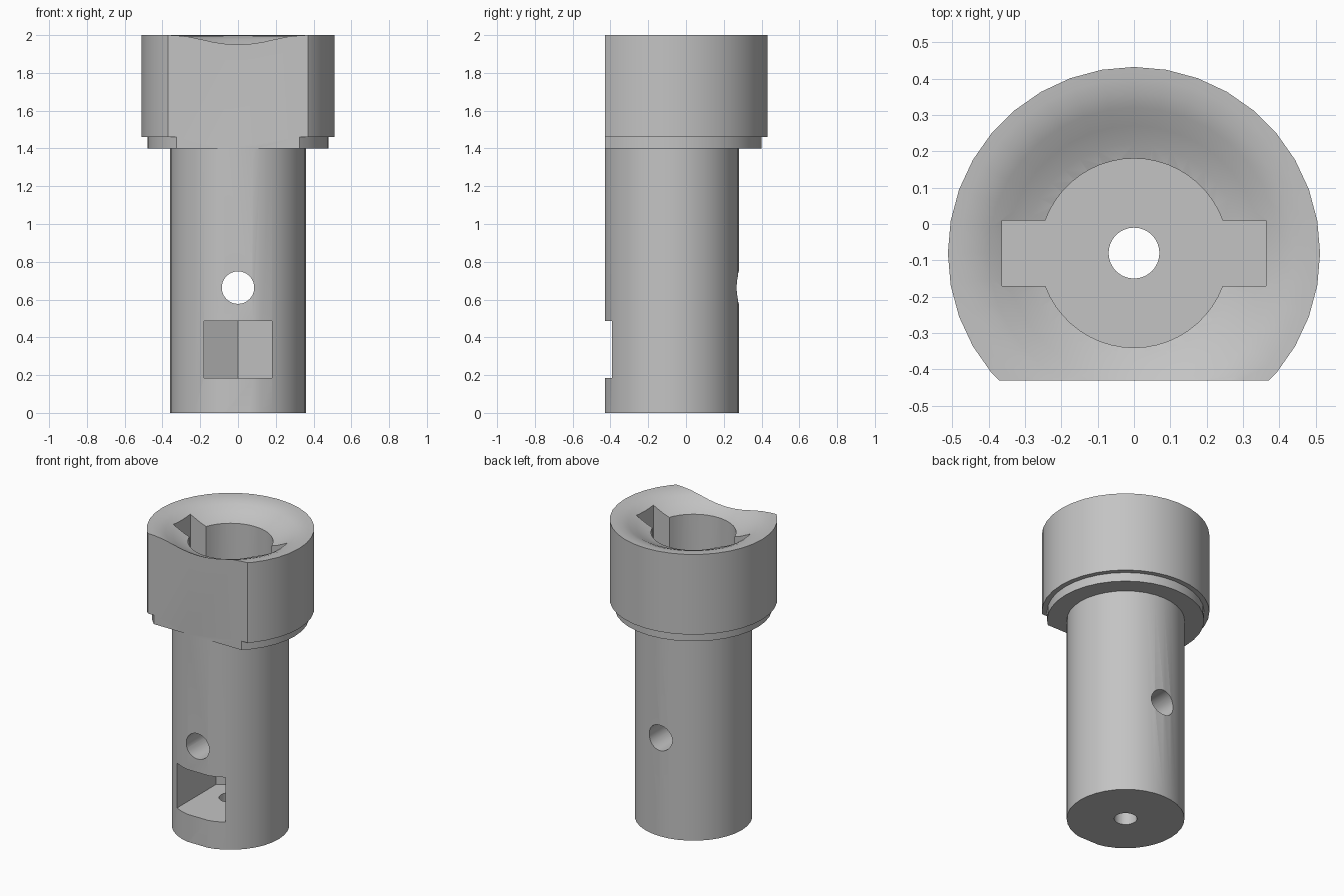
import bpy, bmesh
from math import sin, cos, pi, asin
from mathutils import Matrix, Vector

AXIS_Y = -0.08      # centre line of the turned body
FLAT_Y = -0.43      # plane of the milled front flat

cube = bpy.data.objects.get("Cube")
if cube:
    bpy.data.objects.remove(cube, do_unlink=True)

metal = bpy.data.materials.new("plain grey")
metal.use_nodes = True
grey = (0.55, 0.55, 0.55, 1)
metal.diffuse_color = grey
metal.node_tree.nodes["Principled BSDF"].inputs["Base Color"].default_value = grey


def add_object(name, bm):
    bmesh.ops.recalc_face_normals(bm, faces=bm.faces)
    mesh = bpy.data.meshes.new(name)
    bm.to_mesh(mesh)
    bm.free()
    mesh.materials.append(metal)
    obj = bpy.data.objects.new(name, mesh)
    bpy.context.collection.objects.link(obj)
    return obj


def lathe(name, profile, steps):
    bm = bmesh.new()
    verts = [bm.verts.new((r, 0, z)) for r, z in profile]
    edges = [bm.edges.new(pair) for pair in zip(verts, verts[1:])]
    bmesh.ops.spin(bm, geom=verts + edges, cent=(0, 0, 0), axis=(0, 0, 1),
                   angle=2 * pi, steps=steps)
    bmesh.ops.remove_doubles(bm, verts=bm.verts, dist=0.0005)
    return add_object(name, bm)


def prism(name, outline, low, high, matrix=Matrix()):
    bm = bmesh.new()
    face = bm.faces.new([bm.verts.new((x, y, low)) for x, y in outline])
    top = bmesh.ops.extrude_face_region(bm, geom=[face])["geom"]
    bmesh.ops.translate(bm, vec=(0, 0, high - low),
                        verts=[v for v in top if isinstance(v, bmesh.types.BMVert)])
    bm.transform(matrix)
    return add_object(name, bm)


def arc(radius, start, end, count):
    angles = [start + (end - start) * i / count for i in range(count + 1)]
    return [(radius * cos(a), radius * sin(a)) for a in angles]


def circle(radius, count=32):
    return arc(radius, 0, 2 * pi, count)[:-1]


def cut(target, cutter):
    cutter.hide_render = True
    mod = target.modifiers.new("cut", "BOOLEAN")
    mod.operation = "DIFFERENCE"
    mod.solver = "EXACT"
    mod.object = cutter
    bpy.context.view_layer.objects.active = target
    bpy.ops.object.modifier_apply(modifier=mod.name)
    bpy.data.objects.remove(cutter, do_unlink=True)


# Turned body: shaft, collar, head and dished top
shaft, collar, head = 0.36, 0.48, 0.512
dish = [(0.48, 1.998), (0.44, 1.992), (0.4, 1.977), (0.35, 1.95),
        (0.3, 1.926), (0.26, 1.912), (0.2, 1.9), (0, 1.9)]
body = lathe("stepped_socket_body",
             [(0, 0), (shaft, 0), (shaft, 1.4), (collar, 1.4), (collar, 1.46),
              (head, 1.46), (head, 2)] + dish, 36)

# Milled front flat
front = FLAT_Y - AXIS_Y
cut(body, prism("flat_cutter", [(-1, -1), (1, -1), (1, front), (-1, front)], -1, 3))

# Keyed socket: round bore with a slot on each side
bore, slot_half, slot_end = 0.26, 0.09, 0.363
a = asin(slot_half / bore)
half = [(slot_end, -slot_half), (slot_end, slot_half)] + arc(bore, a, pi - a, 20)
keyed = half + [(-x, -y) for x, y in half]
cut(body, prism("socket_cutter", keyed, 1.46, 2.2))

# Nut pocket: straight sides and a hexagonal back
nut = 0.18
cut(body, prism("pocket_cutter",
                [(-nut, -0.6), (nut, -0.6), (nut, 0.104), (0, 0.208), (-nut, 0.104)],
                0.185, 0.487))

# Drilled holes: along the axis and front to back
cut(body, prism("axial_cutter", circle(0.07), -0.2, 2.2))
turn = Matrix.Translation((0, 0, 0.663)) @ Matrix.Rotation(pi / 2, 4, "X")
cut(body, prism("cross_cutter", circle(0.086), -1, 1, turn))

# Place and shade
body.data.transform(Matrix.Translation(Vector((0, AXIS_Y, 0))))
bpy.ops.object.select_all(action="DESELECT")
body.select_set(True)
bpy.context.view_layer.objects.active = body
bpy.ops.object.shade_smooth_by_angle(angle=pi / 6)
